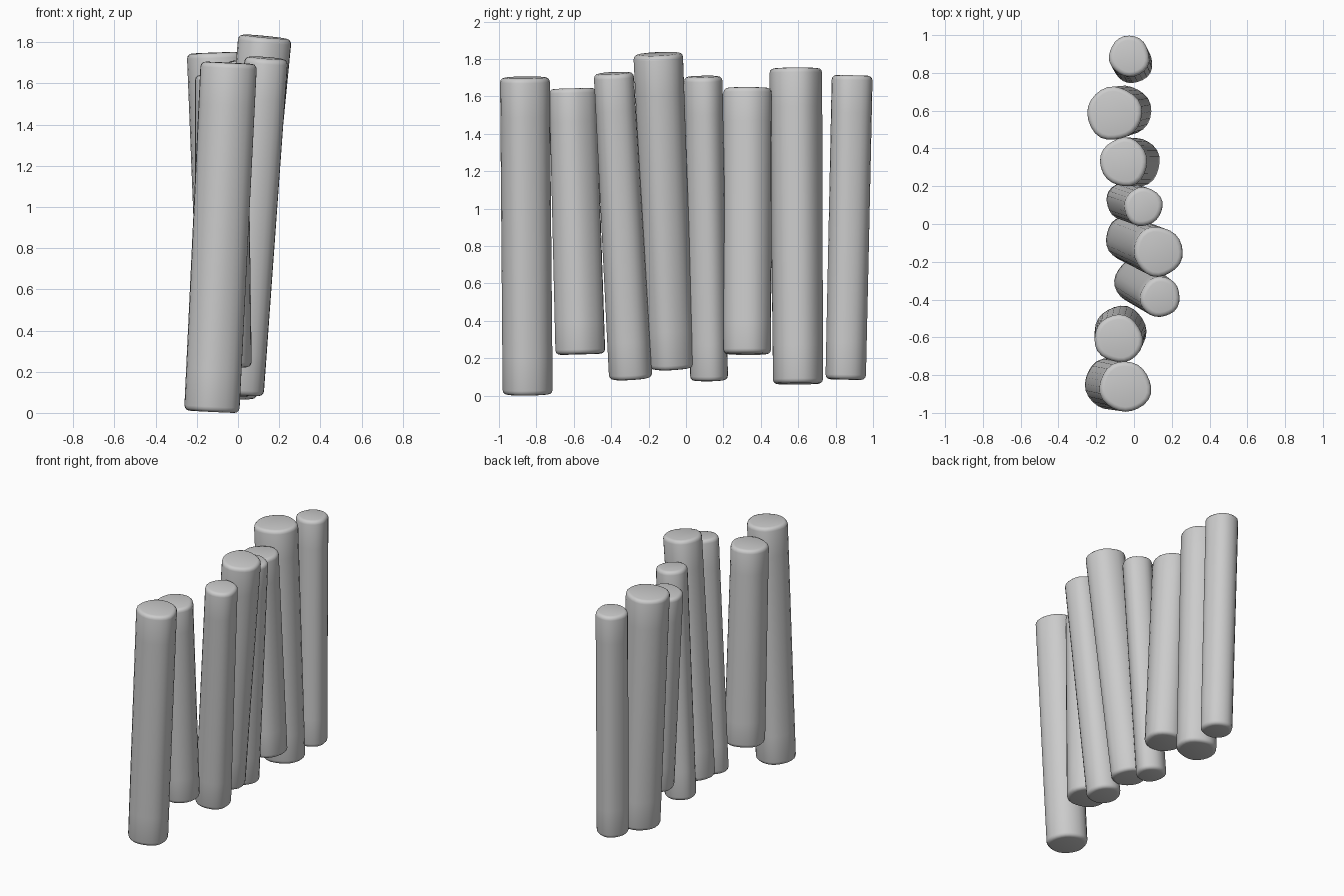
import bpy, bmesh, math, random
from mathutils import Vector

if "Cube" in bpy.data.objects:
    bpy.data.objects.remove(bpy.data.objects["Cube"])

random.seed(4)
SIDES, RINGS, ROUND = 24, 9, 0.025

# each log: bottom centre, bottom radius, top centre, top radius
LOGS = [
    ((-0.128, -0.847, 0.010), 0.134, (-0.045, -0.862, 1.705), 0.135),
    ((-0.070, -0.567, 0.221), 0.135, (-0.082, -0.608, 1.642), 0.127),
    ((0.010, -0.298, 0.090), 0.116, (0.140, -0.388, 1.724), 0.106),
    ((-0.030, -0.078, 0.145), 0.122, (0.130, -0.147, 1.827), 0.131),
    ((-0.045, 0.124, 0.081), 0.102, (0.050, 0.092, 1.706), 0.102),
    ((0.013, 0.327, 0.222), 0.127, (-0.055, 0.328, 1.645), 0.127),
    ((-0.045, 0.597, 0.063), 0.135, (-0.105, 0.585, 1.750), 0.143),
    ((-0.007, 0.852, 0.086), 0.106, (-0.025, 0.888, 1.712), 0.108),
]


def make_log(name, p0, r0, p1, r1):
    p0, p1 = Vector(p0), Vector(p1)
    axis = p1 - p0
    length = axis.length
    axis.normalize()
    rot = Vector((0, 0, 1)).rotation_difference(axis)
    ph2, ph3, ph5 = (random.uniform(0, math.tau) for _ in range(3))
    twist = random.uniform(-1.2, 1.2)

    # (distance along the log, inset): softly rounded rims, plain shaft between
    arc = [(ROUND * (1 - math.cos(a)), ROUND * (1 - math.sin(a)))
           for a in (0, math.pi / 6, math.pi / 3, math.pi / 2)]
    levels = arc[:]
    levels += [(ROUND + (length - 2 * ROUND) * i / RINGS, 0) for i in range(1, RINGS)]
    levels += [(length - d, inset) for d, inset in reversed(arc)]

    bm = bmesh.new()
    rings = []
    for d, inset in levels:
        t = d / length
        radius = r0 + (r1 - r0) * t
        ring = []
        for k in range(SIDES):
            a = math.tau * k / SIDES
            # uneven hewn outline that turns slowly up the log
            wob = (1 + 0.018 * math.cos(2 * a + ph2 + twist * t)
                   + 0.02 * math.cos(3 * a + ph3 - twist * t)
                   + 0.014 * math.cos(5 * a + ph5 + twist * t))
            r = radius * wob - inset
            v = Vector((r * math.cos(a), r * math.sin(a), d))
            ring.append(bm.verts.new(p0 + rot @ v))
        rings.append(ring)
    for lo, hi in zip(rings, rings[1:]):
        for k in range(SIDES):
            n = (k + 1) % SIDES
            bm.faces.new((lo[k], lo[n], hi[n], hi[k]))
    # flat sawn ends
    bm.faces.new(rings[0][::-1])
    bm.faces.new(rings[-1])
    lowest = min(v.co.z for v in bm.verts)
    if lowest < 0.01:
        bmesh.ops.translate(bm, verts=bm.verts, vec=(0, 0, -lowest))

    mesh = bpy.data.meshes.new(name)
    bm.to_mesh(mesh)
    bm.free()
    obj = bpy.data.objects.new(name, mesh)
    bpy.context.collection.objects.link(obj)
    bpy.ops.object.select_all(action='DESELECT')
    obj.select_set(True)
    bpy.context.view_layer.objects.active = obj
    bpy.ops.object.shade_smooth_by_angle(angle=math.radians(40))


# row of standing logs
for i, spec in enumerate(LOGS, 1):
    make_log(f"log_{i}", *spec)
